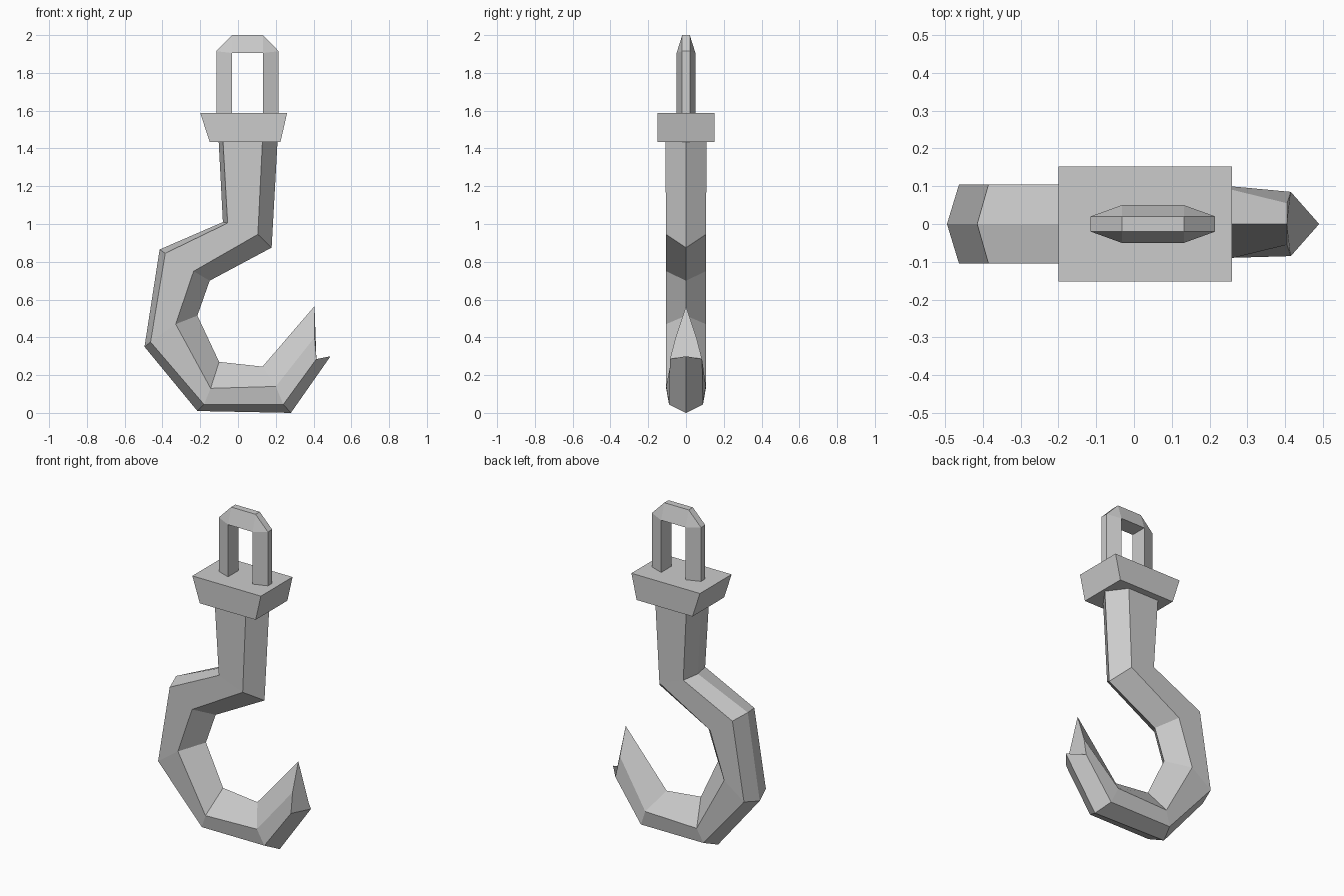
import bpy, bmesh

if "Cube" in bpy.data.objects:
    bpy.data.objects.remove(bpy.data.objects["Cube"])


def loft(name, rings):
    """Bridge a row of equal-sided rings, cap both ends, flat shading."""
    bm = bmesh.new()
    rows = [[bm.verts.new(p) for p in ring] for ring in rings]
    n = len(rows[0])
    for a, b in zip(rows, rows[1:]):
        for i in range(n):
            j = (i + 1) % n
            bm.faces.new((a[i], a[j], b[j], b[i]))
    bm.faces.new(rows[0][::-1])
    bm.faces.new(rows[-1])
    bmesh.ops.remove_doubles(bm, verts=bm.verts, dist=0.0005)
    bmesh.ops.recalc_face_normals(bm, faces=bm.faces)
    mesh = bpy.data.meshes.new(name)
    bm.to_mesh(mesh)
    bm.free()
    obj = bpy.data.objects.new(name, mesh)
    bpy.context.collection.objects.link(obj)
    return obj


def hex_ring(outer_ridge, outer_edge, inner_edge, inner_ridge, wo, wi):
    """Six-sided section, symmetric in y, with a ridge on each side."""
    (ax, az), (bx, bz), (cx, cz), (dx, dz) = outer_ridge, outer_edge, inner_edge, inner_ridge
    return [(ax, 0, az), (bx, -wo, bz), (cx, -wi, cz),
            (dx, 0, dz), (cx, wi, cz), (bx, wo, bz)]


# Hook body: sections from shank down around the bend to the pointed tip
sections = [
    ((-0.103, 1.45), (-0.08, 1.45), (0.13, 1.45), (0.21, 1.45), 0.11, 0.11),
    ((-0.08, 1.01), (-0.055, 1.005), (0.105, 0.945), (0.178, 0.875), 0.105, 0.105),
    ((-0.415, 0.865), (-0.385, 0.845), (-0.235, 0.75), (-0.15, 0.70), 0.105, 0.105),
    ((-0.495, 0.35), (-0.463, 0.375), (-0.33, 0.47), (-0.215, 0.515), 0.105, 0.105),
    ((-0.215, 0.01), (-0.18, 0.045), (-0.145, 0.13), (-0.10, 0.27), 0.09, 0.105),
    ((0.28, 0.0), (0.24, 0.045), (0.20, 0.14), (0.13, 0.245), 0.09, 0.105),
    ((0.49, 0.30), (0.415, 0.285), (0.405, 0.40), (0.405, 0.565), 0.085, 0.055),
]
loft("hook_body", [hex_ring(*s) for s in sections])

# Collar: block tapering downwards
loft("collar", [[(x0, -0.152, z), (x1, -0.152, z), (x1, 0.152, z), (x0, 0.152, z)]
                for x0, x1, z in ((-0.15, 0.225, 1.435), (-0.20, 0.26, 1.588))])

# Hanging loop: trapezoid section, wide on the inside, swept over the arch
path = [  # outer x, outer z, inner x, inner z
    (-0.115, 1.57, -0.032, 1.57), (-0.115, 1.915, -0.032, 1.905),
    (-0.032, 2.0, -0.032, 1.905), (0.132, 2.0, 0.132, 1.905),
    (0.215, 1.915, 0.132, 1.905), (0.215, 1.57, 0.132, 1.57),
]
loft("hanging_loop", [[(ox, -0.02, oz), (ix, -0.05, iz), (ix, 0.05, iz), (ox, 0.02, oz)]
                      for ox, oz, ix, iz in path])
